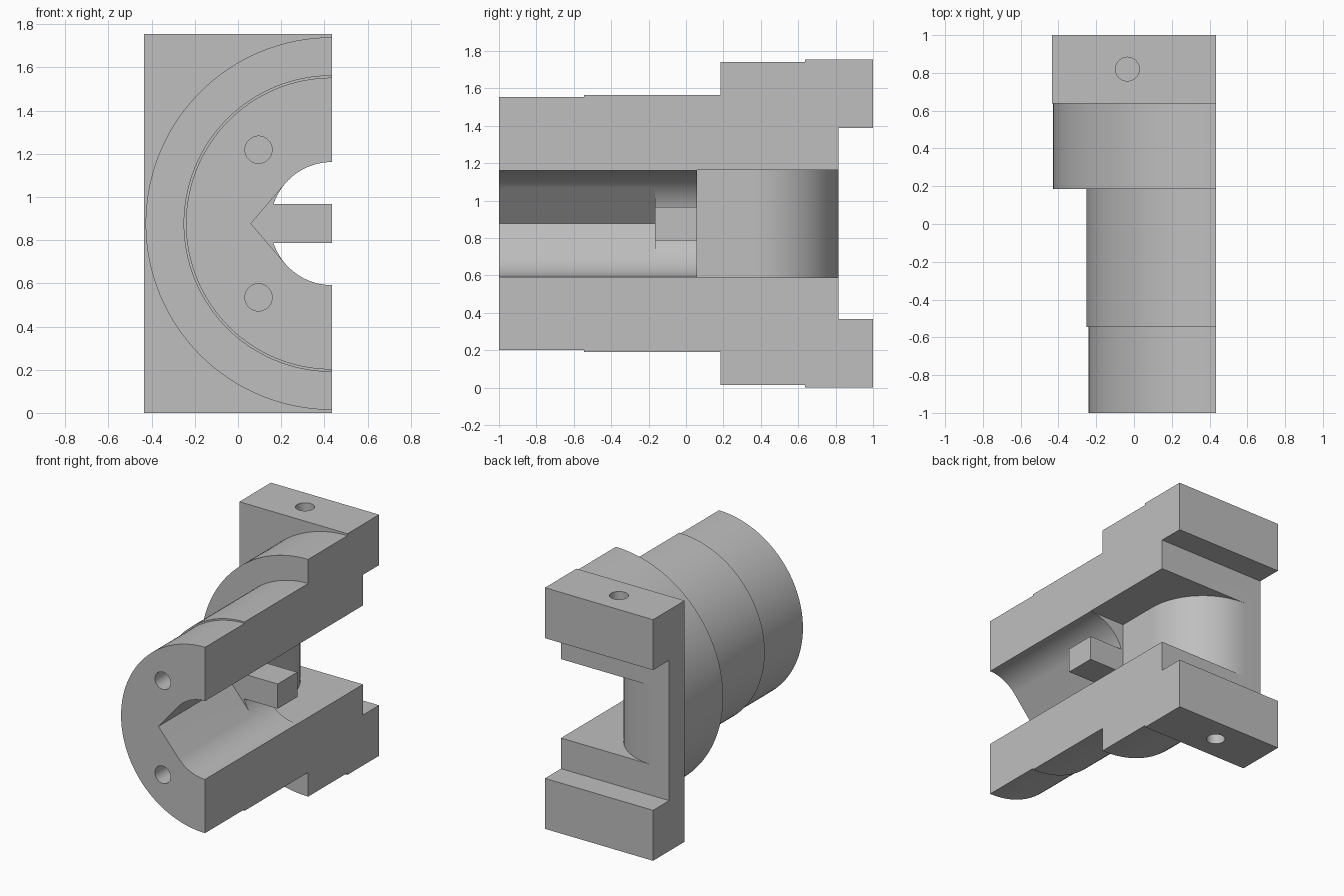
import bpy, bmesh, math

if "Cube" in bpy.data.objects:
    bpy.data.objects.remove(bpy.data.objects["Cube"])

CX, CZ = 0.435, 0.877      # barrel axis, lying on the cut plane


def arc(u, v, r, a0, a1, n):
    """Points on an arc, both ends included."""
    angles = [math.radians(a0 + (a1 - a0) * i / n) for i in range(n + 1)]
    return [(u + r * math.cos(a), v + r * math.sin(a)) for a in angles]


def circle(u, v, r, n=128):
    return arc(u, v, r, 0, 360, n)[:-1]


def prism(name, points, axis, start, end):
    """Extrude a closed outline along y (outline in x, z) or z (outline in x, y)."""
    def place(u, v, t):
        return (u, t, v) if axis == "y" else (u, v, t)
    bm = bmesh.new()
    rings = [[bm.verts.new(place(u, v, t)) for u, v in points] for t in (start, end)]
    bm.faces.new(rings[0])
    bm.faces.new(rings[1])
    for i in range(len(points)):
        j = (i + 1) % len(points)
        bm.faces.new((rings[0][i], rings[0][j], rings[1][j], rings[1][i]))
    bmesh.ops.recalc_face_normals(bm, faces=bm.faces)
    mesh = bpy.data.meshes.new(name)
    bm.to_mesh(mesh)
    bm.free()
    obj = bpy.data.objects.new(name, mesh)
    bpy.context.collection.objects.link(obj)
    return obj


def box(name, x, y, z):
    outline = [(x[0], z[0]), (x[1], z[0]), (x[1], z[1]), (x[0], z[1])]
    return prism(name, outline, "y", *y)


def combine(target, tool, operation):
    """Apply a boolean and discard the tool."""
    mod = target.modifiers.new(tool.name, "BOOLEAN")
    mod.object, mod.operation, mod.solver = tool, operation, "EXACT"
    bpy.context.view_layer.objects.active = target
    bpy.ops.object.modifier_apply(modifier=mod.name)
    bpy.data.objects.remove(tool)


# Stepped barrel and square rear flange
body = prism("half_housing", circle(CX, CZ, 0.676), "y", -1, -0.5)
combine(body, prism("barrel", circle(CX, CZ, 0.687), "y", -0.545, 0.25), "UNION")
combine(body, prism("collar", circle(CX, CZ, 0.863), "y", 0.185, 0.7), "UNION")
combine(body, box("flange", (-0.435, 1.4), (0.637, 1), (0, 1.754)), "UNION")

# Round bore with a pointed groove along its side
R, APEX = 0.285, 0.375
half = math.degrees(math.acos(R / APEX))
teardrop = arc(CX, CZ, R, 180 + half, 540 - half, 120) + [(CX - APEX, CZ)]
combine(body, prism("bore", circle(CX, CZ, R), "y", -1.1, 0.1), "DIFFERENCE")
combine(body, prism("groove", teardrop, "y", -1.2, -0.165), "DIFFERENCE")

# Rear pocket whose side wall flares outward
plan = [(1.6, 0.06), (0.147, 0.06)]
plan += arc(-0.303, 0.365, 0.45, 0, 90, 32) + [(-0.303, 0.9), (1.6, 0.9)]
combine(body, prism("pocket", plan, "z", CZ - 0.287, CZ + 0.287), "DIFFERENCE")

# Wide slot across the rear face
combine(body, box("slot", (-0.8, 1.8), (0.815, 1.2), (0.367, 1.387)), "DIFFERENCE")

# Blind holes in the front face and in the flange ends
for side in (-1, 1):
    hole = prism("front_hole", circle(0.095, CZ + side * 0.342, 0.063, 48), "y", -1.1, -0.6)
    combine(body, hole, "DIFFERENCE")
    ends = sorted((CZ + side * 0.65, CZ + side * 1.0))
    hole = prism("flange_hole", circle(-0.035, 0.82, 0.063, 48), "z", *ends)
    combine(body, hole, "DIFFERENCE")

# Square key across the bore
combine(body, box("key", (0.1, 1.0), (-0.165, 0.06), (0.787, 0.967)), "UNION")

# Flat cut plane through the axis
combine(body, box("cut", (CX, 2.5), (-1.5, 1.5), (-0.5, 2.5)), "DIFFERENCE")

# Grey finish
grey = bpy.data.materials.new("plain_grey")
grey.use_nodes = True
color = (0.52, 0.52, 0.52, 1)
grey.diffuse_color = color
grey.node_tree.nodes["Principled BSDF"].inputs["Base Color"].default_value = color
body.data.materials.clear()
body.data.materials.append(grey)

bpy.ops.object.select_all(action="DESELECT")
body.select_set(True)
bpy.context.view_layer.objects.active = body
bpy.ops.object.shade_smooth_by_angle(angle=math.radians(30))
